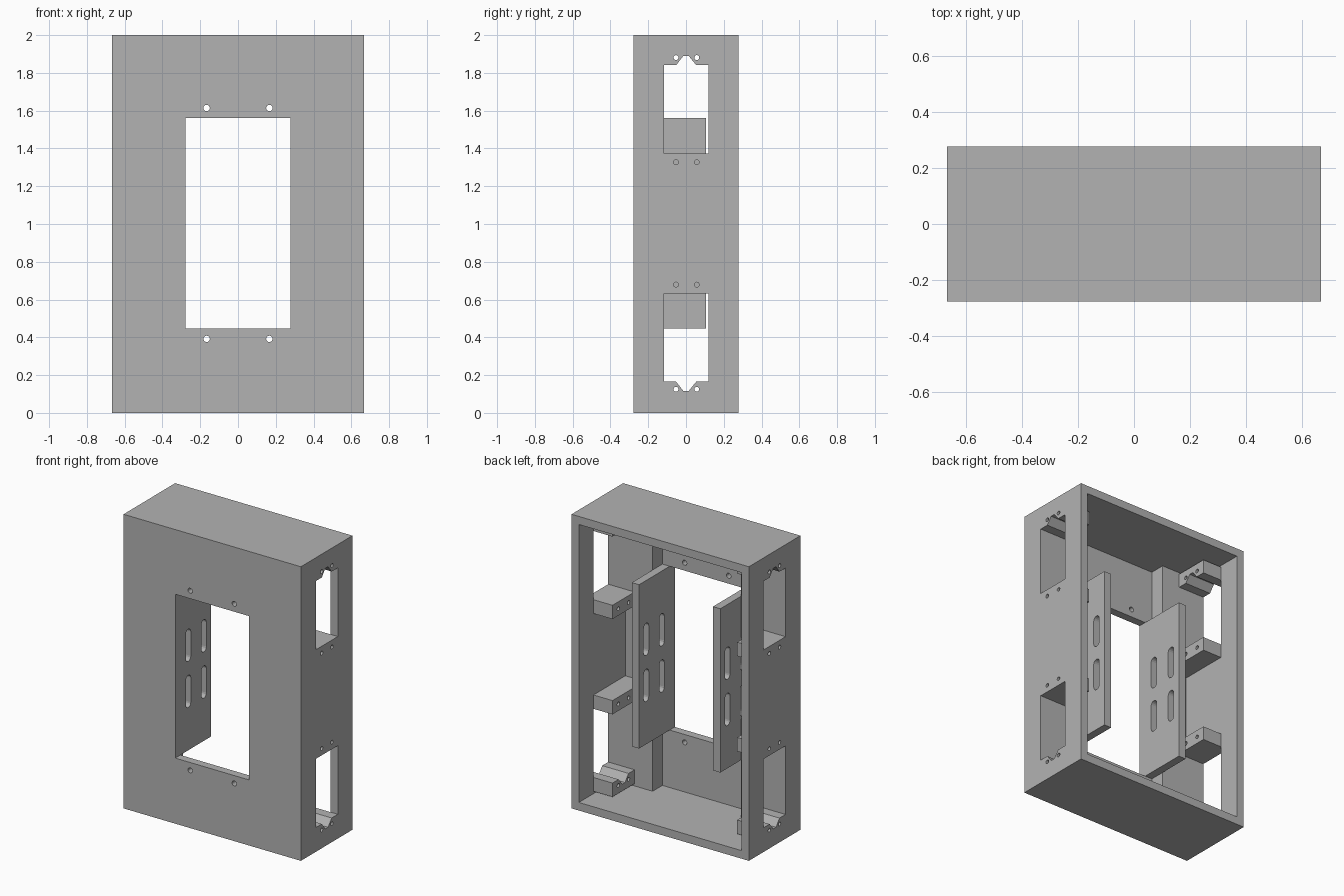
import bpy, bmesh, math

if "Cube" in bpy.data.objects:
    bpy.data.objects.remove(bpy.data.objects["Cube"])

W, D, H, T = 0.667, 0.277, 2.0, 0.055   # half width, half depth, height, wall
MID = 1.003                             # height of the up-down symmetry plane
IN_X, IN_Y = W - T, D - T               # inner wall positions
PANEL_X = 0.278                         # inner face of the panels
HOLE_LO, HOLE_HI = 1.374, 1.841         # side window heights
HOLE_F, HOLE_B = -0.117, 0.12           # side window front and back
BLOCK_H, BLOCK_W = 0.094, 0.143

grey = bpy.data.materials.new("matte_grey")
grey.use_nodes = True
grey.diffuse_color = (0.45, 0.45, 0.45, 1)
grey.node_tree.nodes["Principled BSDF"].inputs["Base Color"].default_value = (0.45, 0.45, 0.45, 1)


def add_prism(bm, pts, lo, hi, axis):
    """Extrude a 2D outline along x (points y,z) or y (points x,z)."""
    def place(p, d):
        return (d, p[0], p[1]) if axis == "x" else (p[0], d, p[1])
    ring_a = [bm.verts.new(place(p, lo)) for p in pts]
    ring_b = [bm.verts.new(place(p, hi)) for p in pts]
    bm.faces.new(ring_a)
    bm.faces.new(ring_b)
    for i in range(len(pts)):
        j = (i + 1) % len(pts)
        bm.faces.new((ring_a[i], ring_a[j], ring_b[j], ring_b[i]))


def rect(a0, a1, z0, z1):
    return [(a0, z0), (a1, z0), (a1, z1), (a0, z1)]


def circle(a, z, r, n=16):
    return [(a + r * math.cos(2 * math.pi * i / n), z + r * math.sin(2 * math.pi * i / n))
            for i in range(n)]


def slot(a, z, r, half, n=8):
    arc = [math.pi * i / n for i in range(n + 1)]
    top = [(a + r * math.cos(t), z + half - r + r * math.sin(t)) for t in arc]
    return top + [(2 * a - p, 2 * z - q) for p, q in top]


def flip(pts):
    return [(a, 2 * MID - z) for a, z in pts]


def solid(name, prisms):
    bm = bmesh.new()
    for p in prisms:
        add_prism(bm, *p)
    bmesh.ops.recalc_face_normals(bm, faces=bm.faces)
    mesh = bpy.data.meshes.new(name)
    bm.to_mesh(mesh)
    bm.free()
    mesh.materials.append(grey)
    ob = bpy.data.objects.new(name, mesh)
    bpy.context.collection.objects.link(ob)
    return ob


def cut(ob, prisms):
    cutter = solid("cutter", prisms)
    cutter.hide_render = True
    mod = ob.modifiers.new("cut", "BOOLEAN")
    mod.operation, mod.solver, mod.object = "DIFFERENCE", "EXACT", cutter
    bpy.context.view_layer.objects.active = ob
    bpy.ops.object.modifier_apply(modifier=mod.name)
    bpy.data.objects.remove(cutter)


# Side window outline with a cable notch, and its screw holes
window = [(HOLE_F, HOLE_LO), (HOLE_B, HOLE_LO), (HOLE_B, HOLE_HI), (0.054, HOLE_HI),
          (0.015, 1.889), (-0.015, 1.889), (-0.052, HOLE_HI), (HOLE_F, HOLE_HI)]
screws = [circle(y, z, 0.013) for y in (-0.053, 0.057)
          for z in (HOLE_LO - BLOCK_H / 2, HOLE_HI + 0.04)]
side_cuts = [window] + screws
side_cuts += [flip(p) for p in side_cuts]
side_prisms = [(p, -1, 1, "x") for p in side_cuts]

# Case: box open at the back, with a front opening and front screw holes
case = solid("case", [(rect(-W, W, 0, H), -D, D, "y")])
cut(case, [(rect(-IN_X, IN_X, T, H - T), -IN_Y, 1, "y")])
front = [rect(-PANEL_X, PANEL_X, 2 * MID - 1.56, 1.56)]
for x in (-0.166, 0.166):
    hole = circle(x, 1.614, 0.017)
    front += [hole, flip(hole)]
cut(case, [(p, -1, 0, "y") for p in front])
cut(case, side_prisms)

for side, s in (("left", 1), ("right", -1)):
    # Slotted panel beside the front opening
    x0, x1 = sorted((s * PANEL_X, s * (PANEL_X + T)))
    panel = solid(side + "_panel", [(rect(-IN_Y, 0.107, 2 * MID - 1.56, 1.56), x0, x1, "x")])
    cut(panel, [(slot(y, MID + dz, 0.027, 0.11), -1, 1, "x")
                for y in (-0.137, 0.03) for dz in (-0.157, 0.157)])

    for level in ("upper", "lower"):
        tidy = flip if level == "lower" else list
        # Thick step on the front wall behind each window
        x0, x1 = sorted((s * (PANEL_X + T), s * IN_X))
        top = H - T if level == "upper" else 2 * MID - T
        solid(f"{side}_{level}_step",
              [(tidy(rect(x0, x1, HOLE_LO - BLOCK_H, top)), -IN_Y, HOLE_F, "y")])
        # Screw blocks at both ends of each window
        x0, x1 = sorted((s * (IN_X - BLOCK_W), s * IN_X))
        for end, z in (("inner", HOLE_LO - BLOCK_H), ("outer", HOLE_HI)):
            block = solid(f"{side}_{level}_{end}_block",
                          [(tidy(rect(HOLE_F, HOLE_B, z, z + BLOCK_H)), x0, x1, "x")])
            cut(block, side_prisms)
